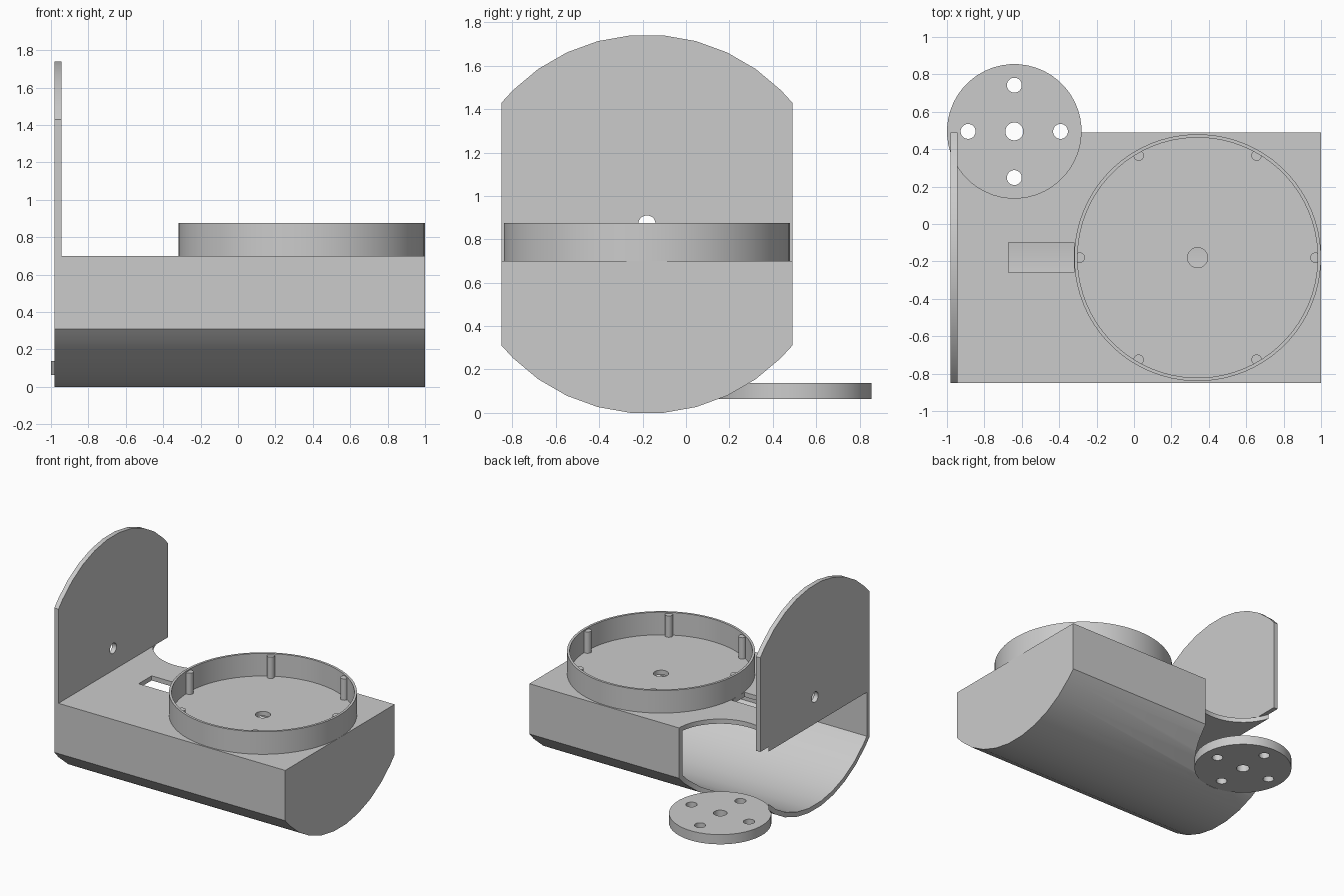
import bpy, bmesh, math

cube = bpy.data.objects.get("Cube")
if cube:
    bpy.data.objects.remove(cube, do_unlink=True)

grey = bpy.data.materials.new("light_grey")
grey.use_nodes = True
grey.diffuse_color = (0.6, 0.6, 0.6, 1)
grey.node_tree.nodes["Principled BSDF"].inputs["Base Color"].default_value = (0.6, 0.6, 0.6, 1)

MID_Y, MID_Z, RADIUS, HALF = -0.18, 0.87, 0.873, 0.67
LEFT, RIGHT, DECK, WALL = -0.98, 1.0, 0.7, 0.036
DIAL_X, DIAL_R = 0.34, 0.66
DISC_X, DISC_Y, DISC_R = -0.64, 0.495, 0.36


def prism(name, points, axis, start, end):
    """Extrude a flat outline along x or z."""
    bm = bmesh.new()
    place = (lambda a, b: (start, a, b)) if axis == "x" else (lambda a, b: (a, b, start))
    face = bm.faces.new([bm.verts.new(place(a, b)) for a, b in points])
    out = bmesh.ops.extrude_face_region(bm, geom=[face])
    move = (end - start, 0, 0) if axis == "x" else (0, 0, end - start)
    verts = [g for g in out["geom"] if isinstance(g, bmesh.types.BMVert)]
    bmesh.ops.translate(bm, verts=verts, vec=move)
    bmesh.ops.recalc_face_normals(bm, faces=bm.faces)
    mesh = bpy.data.meshes.new(name)
    bm.to_mesh(mesh)
    bm.free()
    mesh.materials.append(grey)
    obj = bpy.data.objects.new(name, mesh)
    bpy.context.collection.objects.link(obj)
    return obj


def circle(a, b, r, n=36):
    return [(a + r * math.cos(math.tau * (i + 0.5) / n),
             b + r * math.sin(math.tau * (i + 0.5) / n)) for i in range(n)]


def arc_profile(r, half, flat_z, side):
    """Arc below (side -1) or above (side 1) closed by a flat edge."""
    edge = math.asin(half / r)
    step = math.radians(10)
    inner = [(i + 0.5) * step for i in range(-6, 6) if abs((i + 0.5) * step) < edge - 0.01]
    arc = [(MID_Y + r * math.sin(t), MID_Z + side * r * math.cos(t))
           for t in [-edge] + inner + [edge]]
    return arc + [(MID_Y + half, flat_z), (MID_Y - half, flat_z)]


def cut(obj, cutters):
    bpy.context.view_layer.objects.active = obj
    for c in cutters:
        mod = obj.modifiers.new("cut", "BOOLEAN")
        mod.operation, mod.solver, mod.object = "DIFFERENCE", "EXACT", c
        bpy.ops.object.modifier_apply(modifier=mod.name)
        bpy.data.objects.remove(c, do_unlink=True)


# Hollow round-bottomed housing, open at one end
housing = prism("housing", arc_profile(RADIUS, HALF, DECK, -1), "x", LEFT, RIGHT)
slot = [(-0.67, -0.26), (-0.32, -0.26), (-0.32, -0.10), (-0.67, -0.10)]
cut(housing, [
    prism("cavity", arc_profile(RADIUS - WALL, HALF - WALL, DECK - WALL, -1), "x", -1.2, RIGHT - WALL),
    prism("disc_recess", circle(DISC_X, DISC_Y, DISC_R - 0.003, 48), "z", -0.2, 1),
    prism("slot_hole", slot, "z", 0.5, 1),
    prism("spindle_hole", circle(DIAL_X, MID_Y, 0.054, 24), "z", 0.5, 1),
])

# Upright end plate with a small hole
plate = prism("end_plate", arc_profile(RADIUS, HALF, DECK, 1), "x", LEFT, LEFT + WALL)
cut(plate, [prism("plate_hole", circle(MID_Y, MID_Z, 0.04, 24), "x", -1.2, -0.8)])

# Round rim on the deck with six pegs inside
rim = prism("rim", circle(DIAL_X, MID_Y, DIAL_R, 72), "z", DECK - 0.005, 0.875)
cut(rim, [prism("rim_bore", circle(DIAL_X, MID_Y, DIAL_R - 0.018, 72), "z", 0.5, 1)])
pegs = []
for i in range(6):
    t = math.tau * i / 6
    pegs.append(prism(f"peg_{i + 1}", circle(DIAL_X + 0.63 * math.cos(t),
                MID_Y + 0.63 * math.sin(t), 0.028, 16), "z", DECK - 0.005, 0.865))

# Mounting disc with five holes
disc = prism("mounting_disc", circle(DISC_X, DISC_Y, DISC_R, 48), "z", 0.063, 0.138)
cutters = [prism("disc_hole", circle(DISC_X, DISC_Y, 0.048, 24), "z", -0.2, 0.5)]
for dx, dy in ((1, 0), (-1, 0), (0, 1), (0, -1)):
    cutters.append(prism("disc_hole", circle(DISC_X + 0.247 * dx, DISC_Y + 0.247 * dy, 0.04, 24),
                         "z", -0.2, 0.5))
cut(disc, cutters)

# Smooth the round faces and keep the edges sharp
bpy.ops.object.select_all(action="DESELECT")
for obj in [housing, plate, rim, disc] + pegs:
    obj.select_set(True)
bpy.context.view_layer.objects.active = housing
bpy.ops.object.shade_smooth_by_angle(angle=math.radians(30))
